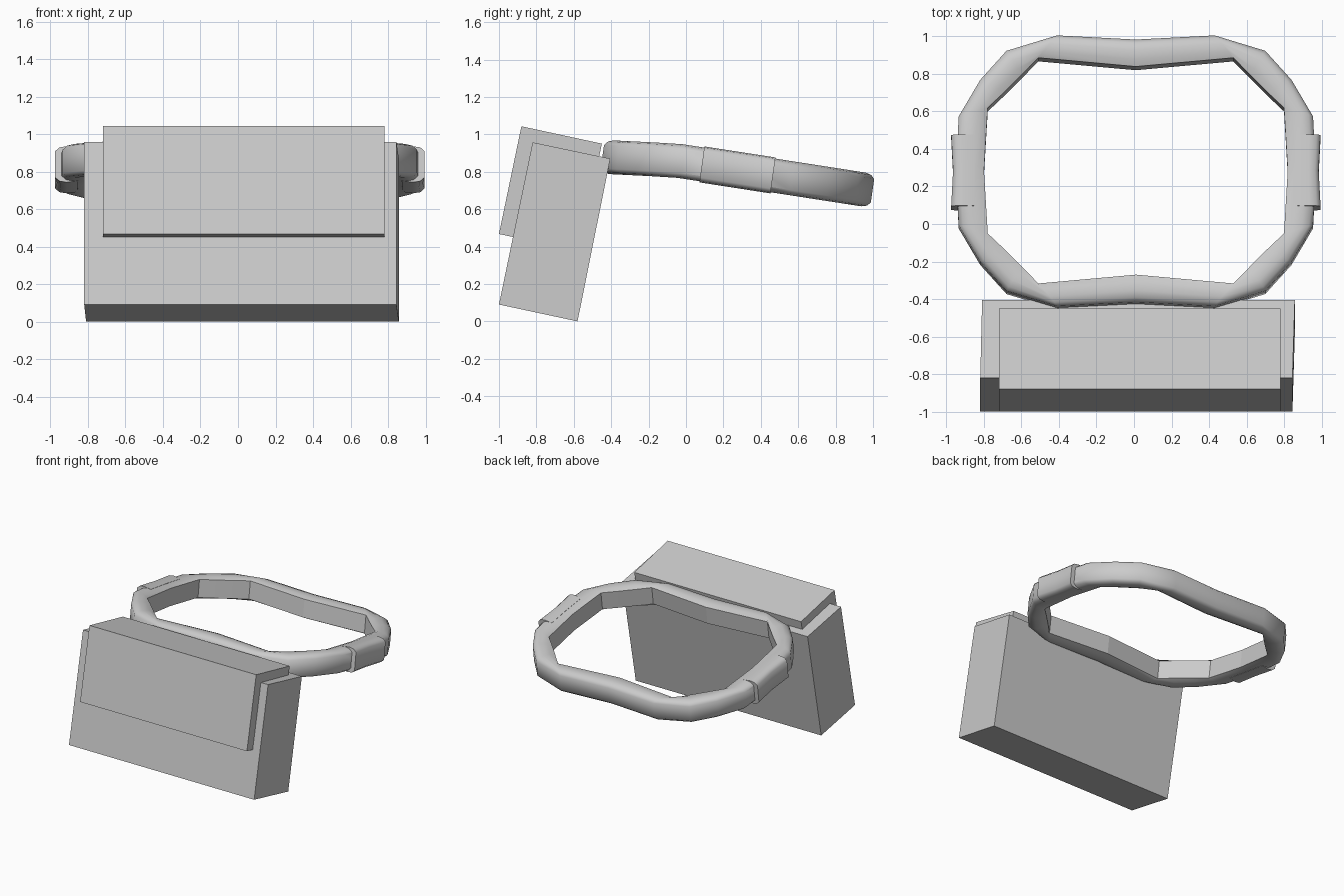
import bpy
import math

cube = bpy.data.objects.get("Cube")
if cube:
    bpy.data.objects.remove(cube, do_unlink=True)

# One plain grey for everything
grey = bpy.data.materials.new("light_grey")
grey.use_nodes = True
color = (0.6, 0.6, 0.6, 1)
grey.diffuse_color = color
grey.node_tree.nodes["Principled BSDF"].inputs["Base Color"].default_value = color


def make(name, verts, faces):
    mesh = bpy.data.meshes.new(name)
    mesh.from_pydata(verts, [], faces)
    mesh.materials.append(grey)
    obj = bpy.data.objects.new(name, mesh)
    bpy.context.collection.objects.link(obj)
    return obj


def slab(name, profile):
    """Box from a side profile of (y, z, left x, right x) corners."""
    n = len(profile)
    verts = [(lo, y, z) for y, z, lo, hi in profile]
    verts += [(hi, y, z) for y, z, lo, hi in profile]
    faces = [tuple(reversed(range(n))), tuple(range(n, 2 * n))]
    faces += [(i, (i + 1) % n, n + (i + 1) % n, n + i) for i in range(n)]
    return make(name, verts, faces)


def belt_height(y):
    return 0.86 - (0.155 if y > -0.05 else 0.05) * (y + 0.05)


def sweep(name, stations, section, closed):
    """Sweep a section of (inner-to-outer fraction, height) along stations."""
    verts, faces = [], []
    m, n = len(section), len(stations)
    for (ox, oy), (ix, iy) in stations:
        for t, h in section:
            x, y = ix + (ox - ix) * t, iy + (oy - iy) * t
            verts.append((x + 0.01, y + 0.275 + 0.14 * h, belt_height(y + 0.275) + h))
    for i in range(n if closed else n - 1):
        k = (i + 1) % n
        for j in range(m):
            l = (j + 1) % m
            faces.append((i * m + j, i * m + l, k * m + l, k * m + j))
    if not closed:
        faces += [tuple(reversed(range(m))), tuple(range((n - 1) * m, n * m))]
    obj = make(name, verts, faces)
    # Consistent outward normals, then smooth shading with sharp edges
    bpy.ops.object.select_all(action='DESELECT')
    obj.select_set(True)
    bpy.context.view_layer.objects.active = obj
    bpy.ops.object.mode_set(mode='EDIT')
    bpy.ops.mesh.select_all(action='SELECT')
    bpy.ops.mesh.normals_make_consistent(inside=False)
    bpy.ops.object.mode_set(mode='OBJECT')
    bpy.ops.object.shade_smooth_by_angle(angle=math.radians(48))
    return obj


def d_shape(upper):
    return upper + [(t, -h) for t, h in reversed(upper)]


# Pouch body and the thick flap over its front
slab("pouch_body", [(-1, 0.09, -0.82, 0.845), (-0.58, 0, -0.81, 0.858),
                    (-0.405, 0.87, -0.81, 0.858), (-0.82, 0.957, -0.82, 0.845)])
slab("pouch_flap", [(-1, 0.467, -0.72, 0.78), (-0.57, 0.375, -0.72, 0.78),
                    (-0.45, 0.95, -0.72, 0.78), (-0.88, 1.043, -0.72, 0.78)])

# Belt: a quarter of the outline as (outer, inner) points, mirrored to a ring
quarter = [((0, 0.70), (0, 0.555)), ((0.42, 0.722), (0.52, 0.602)),
           ((0.69, 0.64), (0.61, 0.51)), ((0.83, 0.485), (0.70, 0.42)),
           ((0.945, 0.29), (0.79, 0.335)), ((0.96, 0), (0.81, 0))]


def mirrored(points, sx, sy):
    return [tuple((sx * x, sy * y) for x, y in pair) for pair in points]


ring = (mirrored(quarter[:-1], 1, -1) + mirrored(quarter[:0:-1], 1, 1)
        + mirrored(quarter[:-1], -1, 1) + mirrored(quarter[:0:-1], -1, -1))
belt_section = d_shape([(0, 0.07), (0.25, 0.084), (0.6, 0.09), (0.85, 0.082), (1, 0.062)])
belt = sweep("belt", ring, belt_section, True)

# The inner wall of the belt is faceted
size = len(belt_section)
for index, poly in enumerate(belt.data.polygons):
    if index % size == size - 1:
        poly.use_smooth = False

# Belt loops on both sides, slightly proud of the belt
loop_section = d_shape([(0.3, 0.088), (0.65, 0.096), (0.87, 0.09), (1, 0.07)])
half = [((0.985, -0.19), (0.81, -0.19)), ((0.975, 0), (0.82, 0)),
        ((0.985, 0.19), (0.81, 0.19))]
for side, name in ((1, "left_belt_loop"), (-1, "right_belt_loop")):
    sweep(name, mirrored(half, side, 1), loop_section, False)
